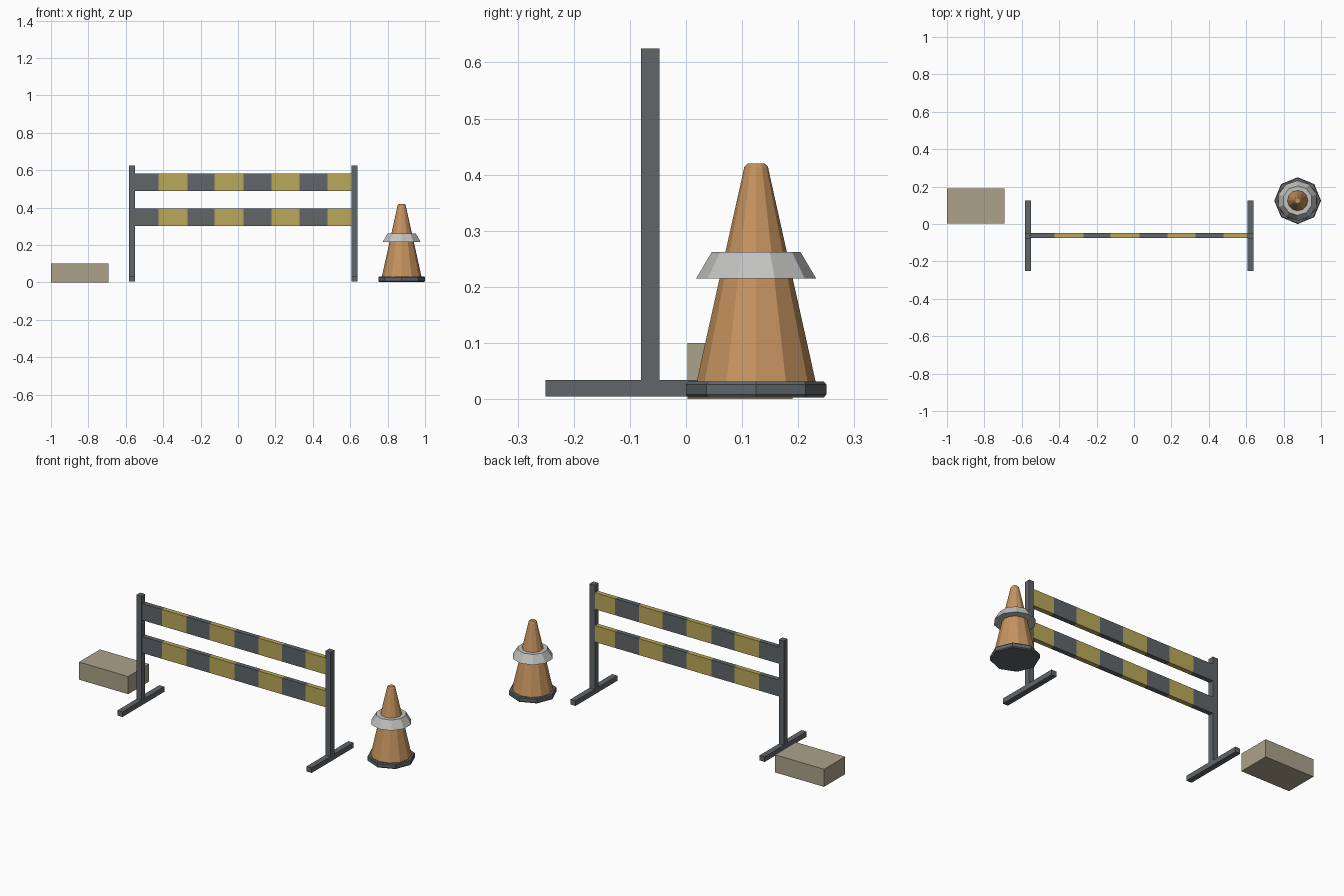
import bpy, bmesh, math
from mathutils import Matrix, Vector

if "Cube" in bpy.data.objects:
    bpy.data.objects.remove(bpy.data.objects["Cube"])


def material(name, r, g, b):
    m = bpy.data.materials.new(name)
    lin = [((c / 255 + 0.055) / 1.055) ** 2.4 for c in (r, g, b)]
    m.diffuse_color = (*lin, 1)
    m.use_nodes = True
    m.node_tree.nodes["Principled BSDF"].inputs["Base Color"].default_value = m.diffuse_color
    return m


DARK = material("dark grey", 97, 102, 105)
YELLOW = material("dull yellow", 186, 168, 90)
ORANGE = material("orange", 198, 148, 95)
PALE = material("pale grey", 194, 194, 193)
STONE = material("stone beige", 172, 162, 139)


def finish(bm, name, *mats):
    bmesh.ops.recalc_face_normals(bm, faces=bm.faces)
    me = bpy.data.meshes.new(name)
    bm.to_mesh(me)
    bm.free()
    for m in mats:
        me.materials.append(m)
    ob = bpy.data.objects.new(name, me)
    bpy.context.collection.objects.link(ob)
    return ob


def box_mesh(lo, hi):
    lo, hi = Vector(lo), Vector(hi)
    bm = bmesh.new()
    bmesh.ops.create_cube(bm, size=1, matrix=Matrix.Translation((lo + hi) / 2)
                          @ Matrix.Diagonal((*(hi - lo), 1)))
    return bm


def lathe(name, profile, sides, centre, mat):
    """Faceted solid of revolution from (radius, height) rings, capped."""
    bm = bmesh.new()
    rings = []
    for r, z in profile:
        angles = [2 * math.pi * i / sides + math.pi / 2 for i in range(sides)]
        rings.append([bm.verts.new((centre[0] + r * math.cos(a),
                                    centre[1] + r * math.sin(a), z)) for a in angles])
    for a, b in zip(rings, rings[1:]):
        for i in range(sides):
            j = (i + 1) % sides
            bm.faces.new((a[i], a[j], b[j], b[i]))
    bm.faces.new(rings[0][::-1])
    bm.faces.new(rings[-1])
    return finish(bm, name, mat)


# Barrier stands: an upright on a long foot at each end
for side, x in (("left", -0.582), ("right", 0.606)):
    finish(box_mesh((x, -0.08, 0.005), (x + 0.032, -0.047, 0.625)), side + "_post", DARK)
    finish(box_mesh((x, -0.25, 0.005), (x + 0.032, 0.125, 0.034)), side + "_foot", DARK)

# Striped planks, cut at each stripe boundary
CUTS = [-0.425, -0.27, -0.125, 0.03, 0.18, 0.33, 0.478]
for name, z0, z1 in (("upper_plank", 0.488, 0.582), ("lower_plank", 0.302, 0.395)):
    bm = box_mesh((-0.552, -0.075, z0), (0.608, -0.048, z1))
    for x in CUTS:
        bmesh.ops.bisect_plane(bm, geom=bm.verts[:] + bm.edges[:] + bm.faces[:],
                               plane_co=(x, 0, 0), plane_no=(1, 0, 0))
    for f in bm.faces:
        f.material_index = sum(f.calc_center_median().x > x for x in CUTS) % 2
    finish(bm, name, DARK, YELLOW)

# Traffic cone: octagonal base, faceted body and flared reflective collar
C = (0.875, 0.125)
lathe("cone_base", [(0.121, 0.003), (0.125, 0.008), (0.125, 0.026), (0.121, 0.031)], 8, C, DARK)
lathe("cone_body", [(0.106, 0.031), (0.021, 0.414), (0.015, 0.42)], 12, C, ORANGE)
lathe("cone_collar", [(0.107, 0.215), (0.079, 0.262)], 10, C, PALE)

# Loose block
finish(box_mesh((-1, 0.003, 0), (-0.692, 0.19, 0.1)), "stone_block", STONE)
